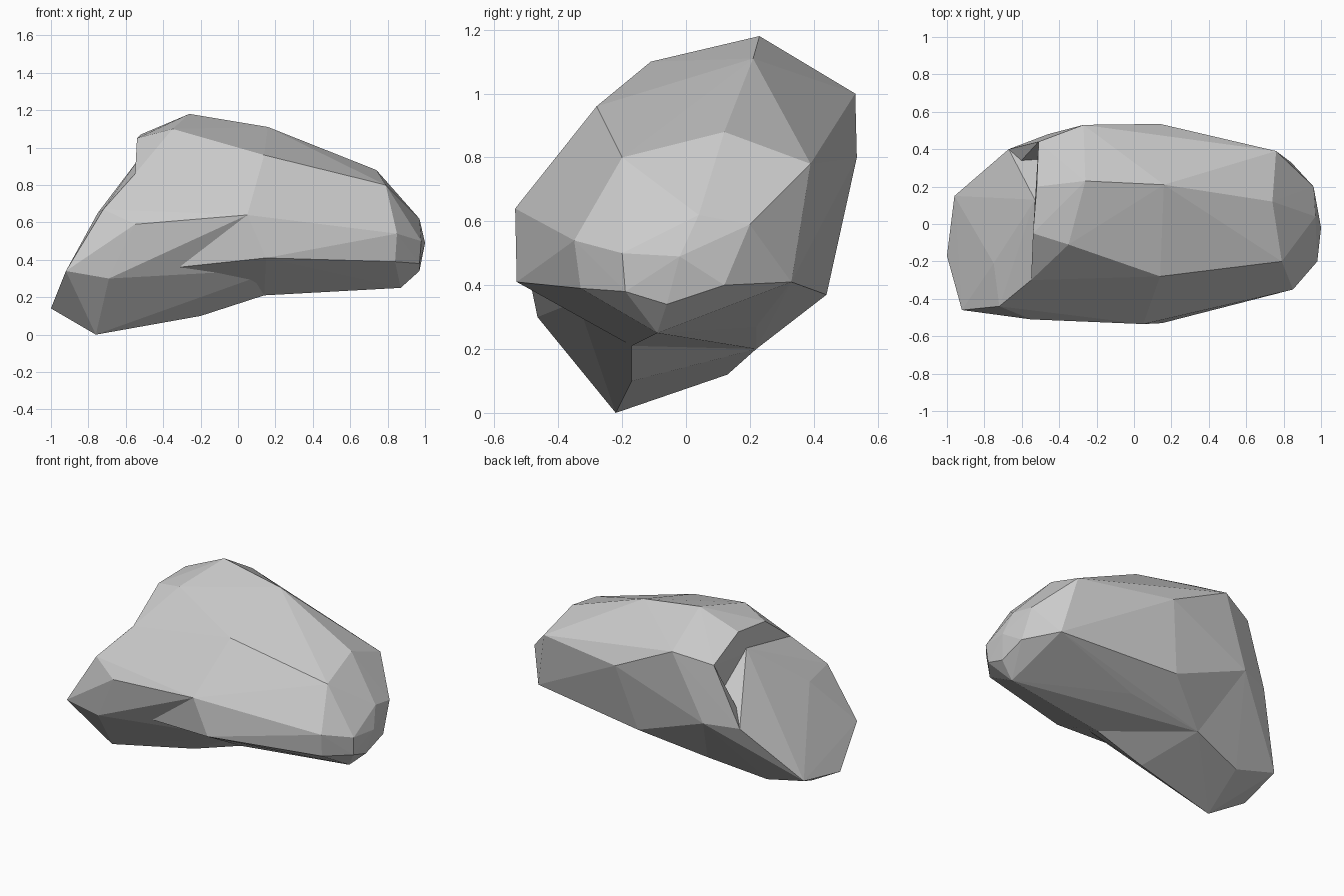
import bpy, bmesh

if "Cube" in bpy.data.objects:
    bpy.data.objects.remove(bpy.data.objects["Cube"])

# shared corners where the masses of the rock meet
shoulder = (-.55, -.30, .86)
front_bulge = (.05, -.535, .64)
front_low = (-.32, -.435, .36)
under_front = (.22, -.34, .35)
under_mid = (.14, -.17, .21)
under_back = (-.31, .22, .20)
back_low = (-.46, .48, .56)
back_rim = (-.51, .44, .94)
back_top = (-.27, .53, 1.0)
foot_rim = (-.67, .40, .55)
foot_left = (-.96, .15, .19)
foot_back = (-.47, .15, .19)
seam = [shoulder, front_bulge, front_low, back_low, under_front, under_mid, under_back]


def hull_object(name, points):
    """Faceted stone mass wrapped around its corner points."""
    bm = bmesh.new()
    for p in points:
        bm.verts.new(p)
    bmesh.ops.convex_hull(bm, input=bm.verts)
    loose = [v for v in bm.verts if not v.link_faces]
    bmesh.ops.delete(bm, geom=loose, context='VERTS')
    bmesh.ops.recalc_face_normals(bm, faces=bm.faces)
    mesh = bpy.data.meshes.new(name)
    bm.to_mesh(mesh)
    bm.free()
    obj = bpy.data.objects.new(name, mesh)
    bpy.context.collection.objects.link(obj)
    return obj


# upper mass: crown, rounded right end, back and belly
crown = [(-.26, .23, 1.18), (.16, .21, 1.11), (.14, -.28, .96), (-.35, -.11, 1.10),
         (-.54, -.05, 1.05), (-.52, .20, 1.07), back_rim, back_top]
right_end = [(.79, -.20, .80), (.74, .12, .88), (.76, .39, .78), (.96, .20, .59),
             (.97, .04, .62), (1.0, -.02, .49), (.98, -.20, .50), (.85, -.35, .54),
             (.84, -.33, .39), (.97, -.19, .38), (.97, -.06, .34), (.87, -.09, .25),
             (.97, .12, .40), (.84, .33, .41)]
belly = [(.15, -.53, .41), (.14, .535, .80), (.04, .44, .37), (.20, .22, .27)]
rock = hull_object("rock", crown + right_end + belly + seam)

# lower mass: foot reaching down to the left, climbing to the wall below the crown
foot_points = [(-1.0, -.17, .14), foot_left, (-.92, -.46, .34), (-.72, -.44, .67),
               (-.75, -.21, .65), (-.70, .13, .61), foot_rim, (-.55, -.51, .59),
               (-.69, -.465, .30), (-.76, -.22, 0), (-.20, -.17, .10), (-.68, .13, .12),
               foot_back, (-.53, .13, .94)]
foot = hull_object("rock_foot", foot_points + seam)

# ridge down the back left corner
ridge = hull_object("rock_ridge", [back_rim, back_top, back_low, foot_rim,
                                   foot_back, under_back, (-.62, .32, .60)])

# join the masses into one flat-faced rock
bpy.context.view_layer.objects.active = rock
rock.select_set(True)
for part in (foot, ridge):
    mod = rock.modifiers.new("join", 'BOOLEAN')
    mod.operation = 'UNION'
    mod.solver = 'EXACT'
    mod.object = part
    bpy.ops.object.modifier_apply(modifier=mod.name)
    bpy.data.objects.remove(part)
